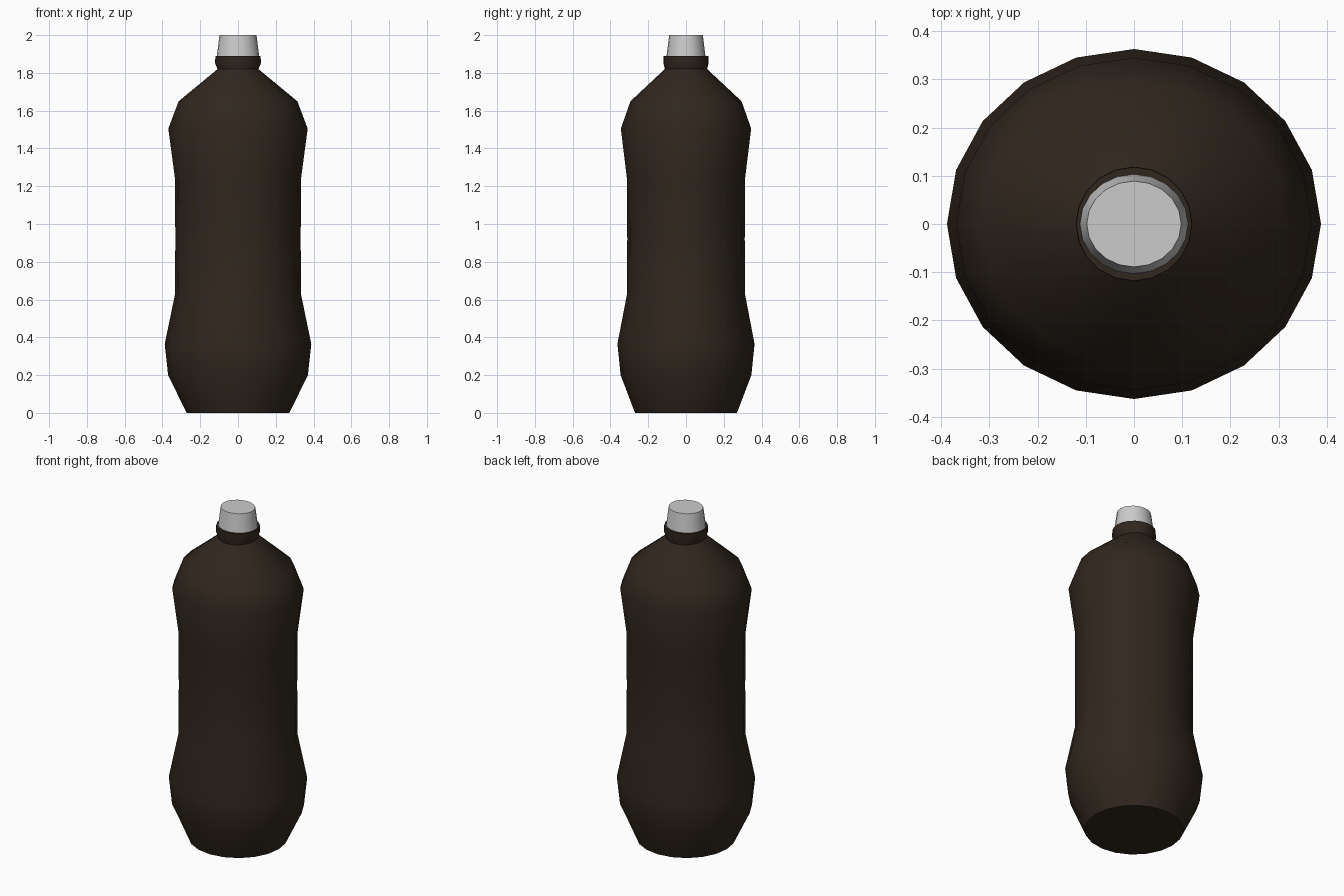
import bpy, bmesh
from math import cos, sin, pi, radians

if "Cube" in bpy.data.objects:
    bpy.data.objects.remove(bpy.data.objects["Cube"])

SIDES = 20


def loft(name, rows, angle, color=None):
    """Closed solid through elliptical rings given as (z, rx, ry)."""
    bm = bmesh.new()
    rings = []
    for z, rx, ry in rows:
        rings.append([bm.verts.new((rx * cos(2 * pi * i / SIDES),
                                    ry * sin(2 * pi * i / SIDES), z))
                      for i in range(SIDES)])
    for a, b in zip(rings, rings[1:]):
        for i in range(SIDES):
            j = (i + 1) % SIDES
            bm.faces.new((a[i], a[j], b[j], b[i]))
    bm.faces.new(rings[0][::-1])
    bm.faces.new(rings[-1])
    mesh = bpy.data.meshes.new(name)
    bm.to_mesh(mesh)
    bm.free()
    obj = bpy.data.objects.new(name, mesh)
    bpy.context.collection.objects.link(obj)
    if color:
        mat = bpy.data.materials.new(name + "_colour")
        mat.diffuse_color = color
        mat.use_nodes = True
        mat.node_tree.nodes["Principled BSDF"].inputs["Base Color"].default_value = mat.diffuse_color
        mesh.materials.append(mat)
    bpy.ops.object.select_all(action='DESELECT')
    obj.select_set(True)
    bpy.context.view_layer.objects.active = obj
    bpy.ops.object.shade_smooth_by_angle(angle=radians(angle))
    return obj


# Bottle body: slightly oval, with waist, shoulder and neck collar
loft("bottle_body", [
    (0.00, 0.272, 0.270),
    (0.20, 0.370, 0.346),
    (0.365, 0.388, 0.363),
    (0.63, 0.333, 0.312),
    (0.92, 0.332, 0.311),
    (1.235, 0.333, 0.312),
    (1.505, 0.369, 0.345),
    (1.65, 0.314, 0.294),
    (1.82, 0.108, 0.112),
    (1.85, 0.121, 0.119),
    (1.89, 0.120, 0.118),
], 55, (0.03, 0.02, 0.013, 1))

# Tapered cap
loft("cap", [(1.89, 0.112, 0.103), (2.00, 0.098, 0.089)], 40)
